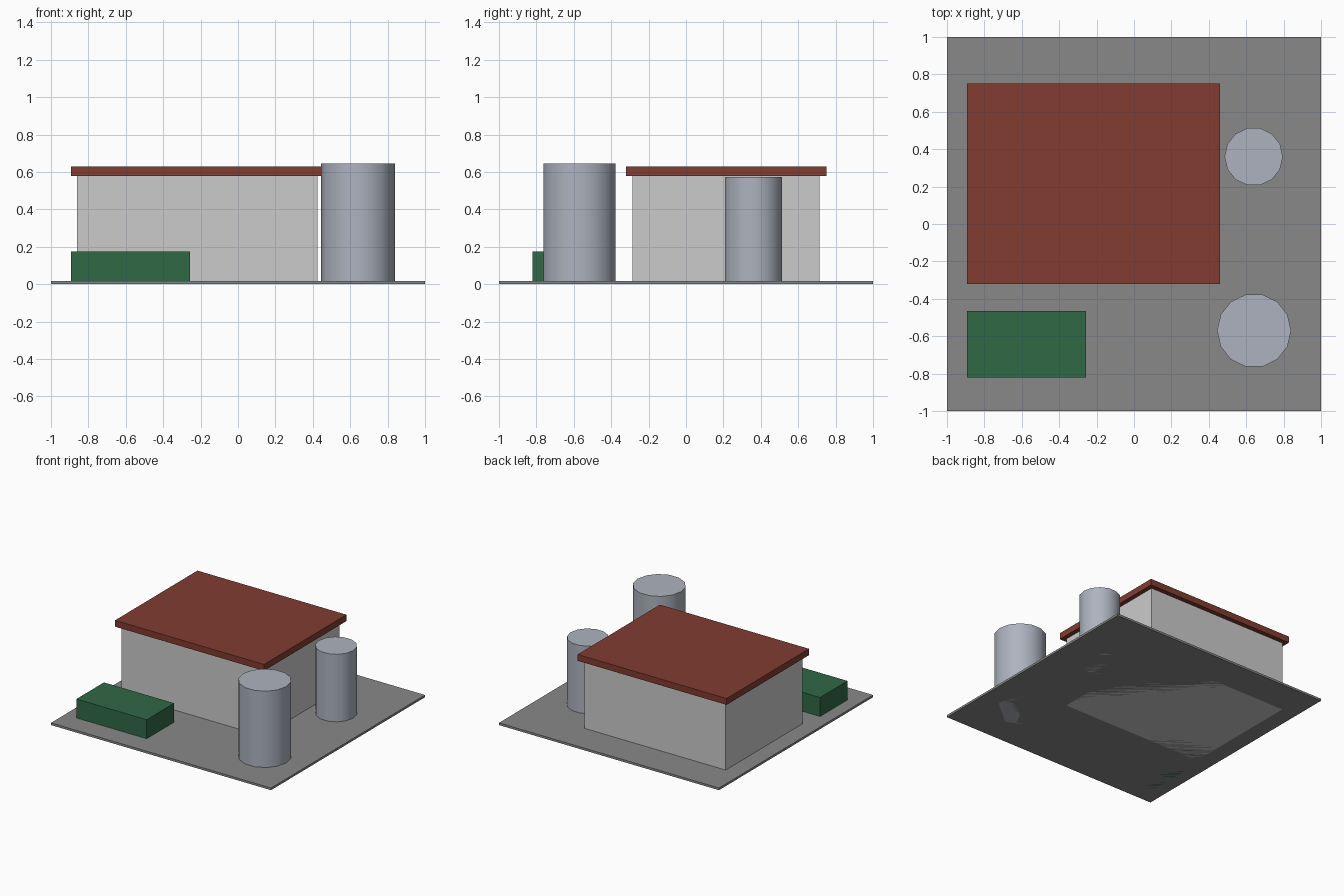
import bpy, math

if "Cube" in bpy.data.objects:
    bpy.data.objects.remove(bpy.data.objects["Cube"])


def paint(obj, name, color):
    mat = bpy.data.materials.get(name) or bpy.data.materials.new(name)
    mat.diffuse_color = (*color, 1)
    mat.use_nodes = True
    mat.node_tree.nodes["Principled BSDF"].inputs["Base Color"].default_value = mat.diffuse_color
    obj.data.materials.append(mat)


def box(name, x, y, z, mat, color):
    spans = (x, y, z)
    bpy.ops.mesh.primitive_cube_add(size=1, location=[(a + b) / 2 for a, b in spans])
    obj = bpy.context.object
    obj.name = name
    obj.scale = [b - a for a, b in spans]
    bpy.ops.object.transform_apply(location=False, rotation=False, scale=True)
    paint(obj, mat, color)


def tank(name, x, y, radius, height):
    # 14 sides, with a corner pointing along +x
    bpy.ops.mesh.primitive_cylinder_add(vertices=14, radius=radius, depth=height,
                                        location=(x, y, height / 2),
                                        rotation=(0, 0, math.pi / 2))
    obj = bpy.context.object
    obj.name = name
    bpy.ops.object.shade_smooth_by_angle(angle=math.radians(40))
    paint(obj, "tank_metal", (0.42, 0.45, 0.52))


# Ground slab
box("base_slab", (-1, 1), (-1, 1), (0, 0.018), "concrete", (0.25, 0.25, 0.25))

# Main building with overhanging flat roof
box("building_walls", (-0.86, 0.425), (-0.287, 0.713), (0, 0.577), "wall", (0.62, 0.62, 0.63))
box("roof", (-0.894, 0.461), (-0.32, 0.75), (0.577, 0.629), "roof_red", (0.22, 0.045, 0.03))

# Low green container
box("green_container", (-0.894, -0.256), (-0.82, -0.464), (0, 0.174), "green", (0.03, 0.14, 0.06))

# Two storage tanks
tank("large_tank", 0.642, -0.57, 0.198, 0.645)
tank("small_tank", 0.64, 0.36, 0.156, 0.573)
